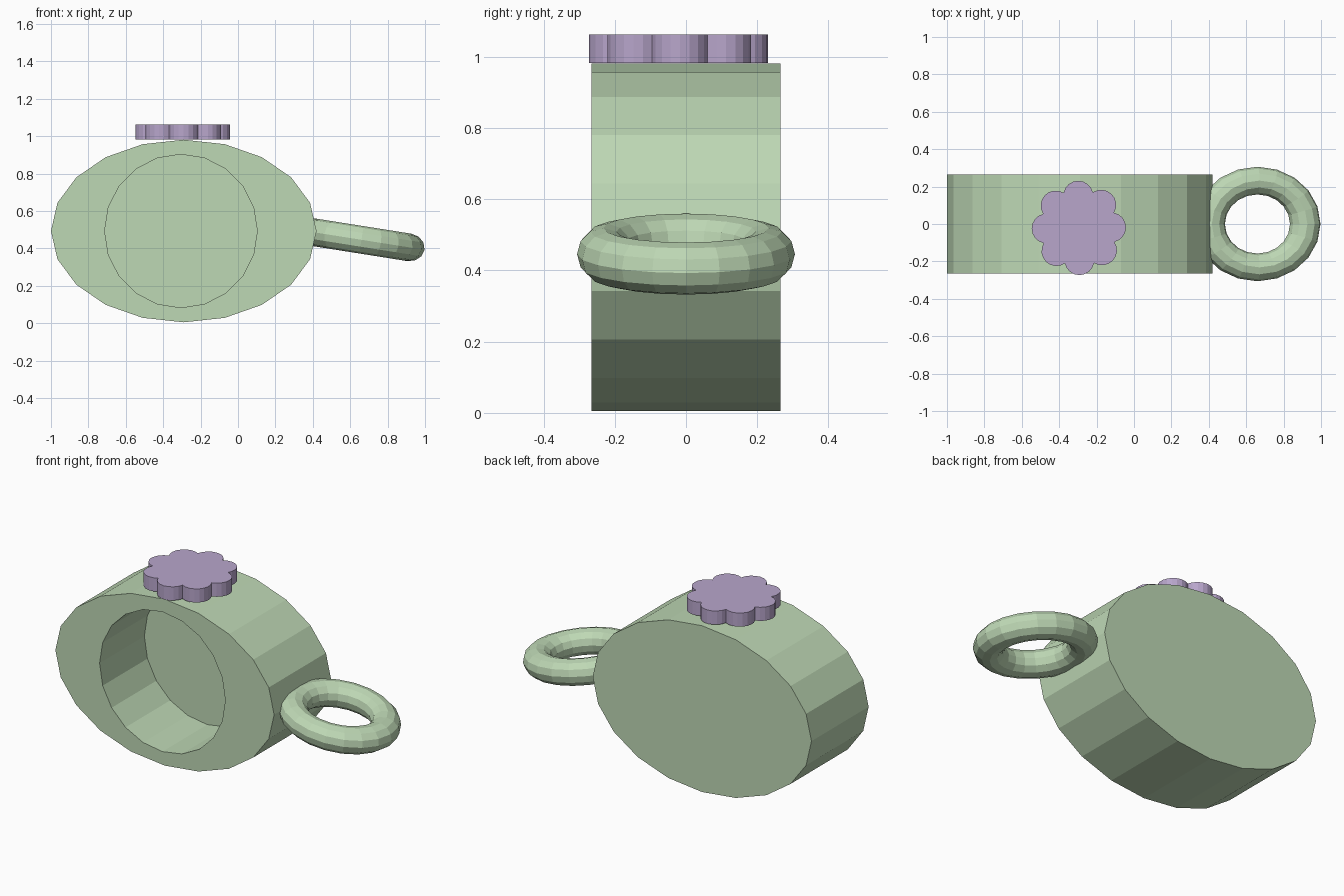
import bpy, bmesh
from math import sin, cos, pi, radians, hypot, atan2

if "Cube" in bpy.data.objects:
    bpy.data.objects.remove(bpy.data.objects["Cube"])


def material(name, rgb):
    m = bpy.data.materials.new(name)
    m.diffuse_color = (*rgb, 1)
    m.use_nodes = True
    m.node_tree.nodes["Principled BSDF"].inputs["Base Color"].default_value = m.diffuse_color
    return m


green = material("soft_green", (0.515, 0.687, 0.462))
lilac = material("soft_lilac", (0.48, 0.38, 0.60))


def finish(name, bm, mat):
    bmesh.ops.recalc_face_normals(bm, faces=bm.faces[:])
    me = bpy.data.meshes.new(name)
    bm.to_mesh(me)
    bm.free()
    ob = bpy.data.objects.new(name, me)
    bpy.context.collection.objects.link(ob)
    me.materials.append(mat)
    return ob


# Oval body: one chain of rings from the back wall, round the rim, to the recess floor
SIDES = 20
bm = bmesh.new()
rings = []
for cx, y, rx, rz in [(-0.29, 0.265, 0.71, 0.488), (-0.29, -0.265, 0.71, 0.488),
                      (-0.305, -0.265, 0.408, 0.41), (-0.305, 0.15, 0.408, 0.41)]:
    rings.append([bm.verts.new((cx + rx * cos(2 * pi * i / SIDES), y,
                                0.493 + rz * sin(2 * pi * i / SIDES)))
                  for i in range(SIDES)])
for a, b in zip(rings, rings[1:]):
    for i in range(SIDES):
        j = (i + 1) % SIDES
        bm.faces.new((a[i], a[j], b[j], b[i]))
bm.faces.new(rings[0])
bm.faces.new(rings[-1])
finish("oval_body", bm, green)

# Tilted ring handle
bm = bmesh.new()
MAJ, MIN, R, r = 20, 12, 0.232, 0.074
grid = [[bm.verts.new((1.115 * (R + r * cos(2 * pi * k / MIN)) * cos(2 * pi * i / MAJ),
                       (R + r * cos(2 * pi * k / MIN)) * sin(2 * pi * i / MAJ),
                       r * sin(2 * pi * k / MIN)))
         for k in range(MIN)] for i in range(MAJ)]
for i in range(MAJ):
    a, b = grid[i], grid[(i + 1) % MAJ]
    for k in range(MIN):
        n = (k + 1) % MIN
        bm.faces.new((a[k], b[k], b[n], a[n]))
handle = finish("ring_handle", bm, green)
handle.location = (0.66, 0, 0.446)
handle.rotation_euler.y = radians(9)

# Eight-petal flower knob: arcs of overlapping circles, extruded
PETALS, d, p, STEPS = 8, 0.172, 0.08, 8
half = pi / PETALS
notch = d * cos(half) + (p * p - (d * sin(half)) ** 2) ** 0.5
sweep = atan2(notch * sin(half), notch * cos(half) - d)
bm = bmesh.new()
outline = []
for n in range(PETALS):
    for s in range(STEPS):
        t = -sweep + 2 * sweep * s / STEPS
        x, y = d + p * cos(t), p * sin(t)
        ang, rad = atan2(y, x) + 2 * half * n + radians(1), hypot(x, y)
        outline.append(bm.verts.new((rad * cos(ang), rad * sin(ang), 0)))
base = bm.faces.new(outline)
ext = bmesh.ops.extrude_face_region(bm, geom=[base], use_keep_orig=True)
bmesh.ops.translate(bm, vec=(0, 0, 0.08),
                    verts=[v for v in ext["geom"] if isinstance(v, bmesh.types.BMVert)])
flower = finish("flower_knob", bm, lilac)
flower.location = (-0.295, -0.021, 0.983)
